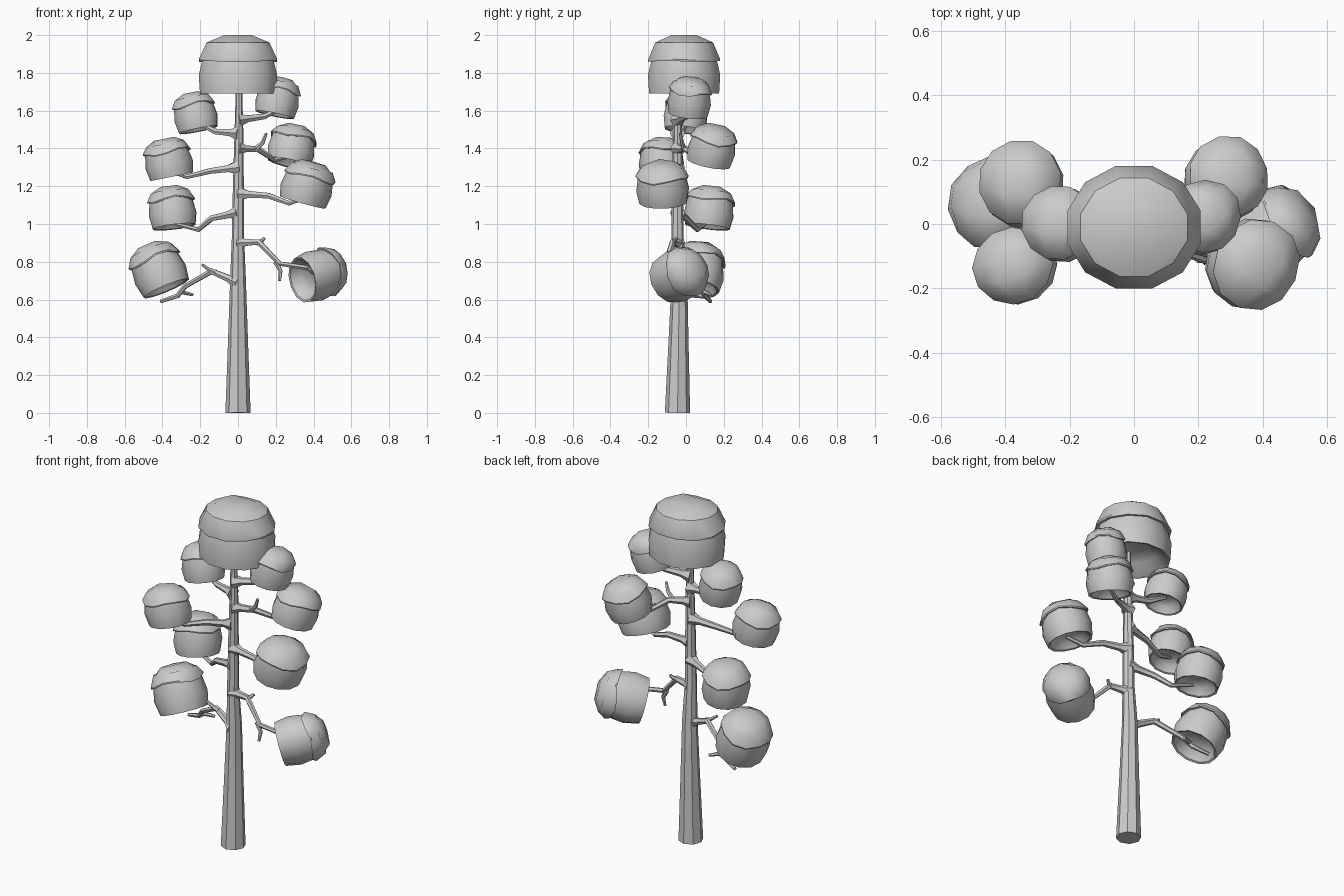
import bpy, bmesh, math
from mathutils import Vector, Matrix

if "Cube" in bpy.data.objects:
    bpy.data.objects.remove(bpy.data.objects["Cube"], do_unlink=True)

grey = bpy.data.materials.new("plain_grey")
grey.use_nodes = True
grey.diffuse_color = (0.6, 0.6, 0.6, 1)
grey.node_tree.nodes["Principled BSDF"].inputs["Base Color"].default_value = (0.6, 0.6, 0.6, 1)


def finish(obj, angle):
    bpy.ops.object.select_all(action='DESELECT')
    obj.select_set(True)
    bpy.context.view_layer.objects.active = obj
    if obj.type == 'CURVE':
        bpy.ops.object.convert(target='MESH')
    bpy.ops.object.shade_smooth_by_angle(angle=math.radians(angle))


# Wood: tapered tube along a path, with a radius at each point
def tube(name, points, radii, resolution, angle=30):
    curve = bpy.data.curves.new(name, 'CURVE')
    curve.dimensions = '3D'
    curve.bevel_depth = 1
    curve.bevel_resolution = resolution
    curve.use_fill_caps = True
    spline = curve.splines.new('POLY')
    spline.points.add(len(points) - 1)
    for p, co, r in zip(spline.points, points, radii):
        p.co = (*co, 1)
        p.radius = r
    curve.materials.append(grey)
    obj = bpy.data.objects.new(name, curve)
    bpy.context.collection.objects.link(obj)
    finish(obj, angle)


# Branch: starts inside the trunk with a flared root
def branch(name, root, *points, thin=0.01):
    flare = Vector(root).lerp(Vector(points[0]), 0.35)
    path = [root, flare, *points]
    radii = [0.042, 0.021, 0.017] + [thin * 1.35] * (len(points) - 2) + [thin]
    tube(name, path, radii, 1)


def twig(name, *points):
    tube(name, points, [0.016, 0.011, 0.008], 1)


# Foliage: overhanging dome cap over a drum with a shallow hollow underside.
# Twelve-sided rings, closed by a square patch at the top and in the hollow.
def clump(name, centre, axis, size, spin=0.0, wave=0.09, rim=0.36, base=0.9):
    profile = [(0.8, 0.76), (1.0, rim), (0.99, rim - 0.06), (0.91, rim - 0.05),
               (1.0, -0.3), (base, -0.9), (base - 0.08, -0.87), (0.64, -0.55)]
    bm = bmesh.new()
    rings = []
    for i, (r, z) in enumerate(profile):
        ring = []
        for k in range(12):
            a = math.radians(30 * k + 15)
            dz = wave * math.sin(3 * a + spin) if 0 < i < 4 else 0
            ring.append(bm.verts.new((r * math.cos(a), r * math.sin(a), z + dz)))
        rings.append(ring)
    for upper, lower in zip(rings, rings[1:]):
        for k in range(12):
            n = (k + 1) % 12
            bm.faces.new((upper[k], lower[k], lower[n], upper[n]))
    for ring, r, z in ((rings[0], 0.48, 1.0), (rings[-1], 0.38, -0.4)):
        patch = [bm.verts.new((r * math.cos(a), r * math.sin(a), z))
                 for a in (math.radians(45 + 90 * q) for q in range(4))]
        bm.faces.new(patch)
        for q in range(4):
            c, n = 3 * q + 1, (q + 1) % 4
            bm.faces.new((ring[c - 1], ring[c], ring[c + 1], patch[q]))
            bm.faces.new((patch[q], ring[c + 1], ring[(c + 2) % 12], patch[n]))
    bmesh.ops.recalc_face_normals(bm, faces=bm.faces)
    turn = Vector(axis).to_track_quat('Z', 'Y').to_matrix().to_4x4()
    bm.transform(Matrix.Translation(centre) @ turn @ Matrix.Rotation(spin, 4, 'Z')
                 @ Matrix.Diagonal((*size, 1)))
    mesh = bpy.data.meshes.new(name)
    bm.to_mesh(mesh)
    bm.free()
    mesh.materials.append(grey)
    obj = bpy.data.objects.new(name, mesh)
    bpy.context.collection.objects.link(obj)
    finish(obj, 35)


# Trunk
Y = -0.045
tube("trunk", [(0, Y, 0), (0, Y + .005, .35), (0, Y + .01, .7), (0, Y, .92), (.002, Y, 1.2),
               (.005, Y, 1.5), (.005, Y, 1.75)],
     [.067, .054, .042, .033, .029, .023, .016], 2, 20)

# Branches, from the lowest up
branch("branch_low_right", (0, Y, .69), (-.14, .0, .75), (-.28, .07, .67), (-.32, .1, .62),
       (-.41, .13, .59))
twig("twig_low_right_up", (-.12, -.01, .745), (-.155, -.01, .76), (-.19, -.02, .785))
twig("twig_low_right_fork", (-.31, .09, .64), (-.28, .11, .635), (-.24, .13, .625))
branch("branch_low_left", (0, Y, .9), (.11, -.07, .905), (.22, -.11, .79), (.36, -.1, .77),
       (.42, -.05, .73))
twig("twig_low_left_up", (.1, -.07, .9), (.125, -.06, .91), (.14, -.05, .925))
twig("twig_low_left_down", (.2, -.105, .8), (.225, -.11, .75), (.22, -.12, .7))
branch("branch_mid_right", (0, Y, 1.06), (-.14, .0, 1.03), (-.21, .06, .97), (-.33, .1, 1.0))
branch("branch_mid_left", (0, Y, 1.16), (.16, -.07, 1.15), (.27, -.1, 1.11), (.36, -.13, 1.14))
branch("branch_upper_right", (0, Y, 1.3), (-.15, -.07, 1.28), (-.27, -.11, 1.25), (-.36, -.13, 1.28))
branch("branch_upper_left", (0, Y, 1.4), (.11, .0, 1.395), (.19, .08, 1.34), (.28, .13, 1.36))
twig("twig_upper_left", (.09, -.01, 1.395), (.13, -.02, 1.43), (.15, -.03, 1.48))
branch("branch_top_right", (0, Y, 1.48), (-.12, -.02, 1.49), (-.22, .0, 1.54))
branch("branch_top_left", (0, Y, 1.55), (.14, .0, 1.57), (.22, .02, 1.61))

# Foliage
clump("foliage_crown", (0, -.01, 1.838), (0, 0, 1), (.215, .198, .162), wave=.02, rim=.2, base=.97)
clump("foliage_top_right", (-.228, 0, 1.59), (-.2, .1, 1), (.118, .118, .105), .4)
clump("foliage_top_left", (.213, .02, 1.67), (.2, .1, 1), (.113, .118, .105), .3)
clump("foliage_upper_left", (.287, .14, 1.415), (.22, .2, 1), (.128, .13, .108), .8)
clump("foliage_upper_right", (-.37, -.13, 1.345), (-.2, 0, 1), (.12, .128, .108), .3)
clump("foliage_mid_left", (.37, -.125, 1.215), (.28, -.05, 1), (.137, .145, .116), 1.1)
clump("foliage_mid_right", (-.35, .125, 1.085), (-.12, .12, 1), (.135, .13, .113), .75)
clump("foliage_low_right", (-.425, .06, .767), (-.42, .15, 1), (.148, .145, .132), .2)
clump("foliage_low_left", (.435, -.025, .735), (.75, .55, .25), (.13, .142, .135), .5)
